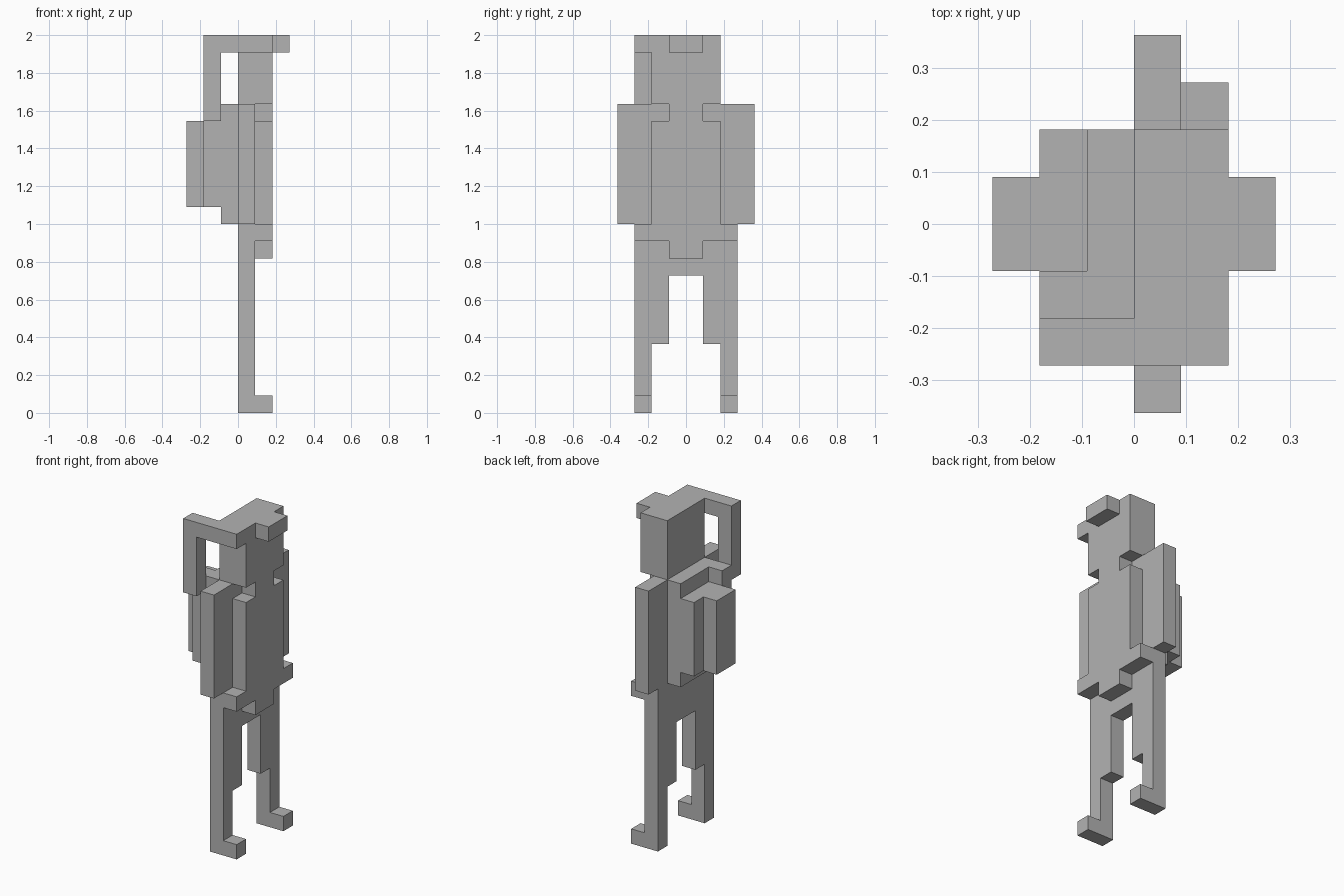
import bpy
import bmesh
from itertools import product
from mathutils import Vector

if "Cube" in bpy.data.objects:
    bpy.data.objects.remove(bpy.data.objects["Cube"])

UNIT = 2 / 22  # edge of one block; the figure is 22 blocks tall

grey = bpy.data.materials.new("plain_grey")
grey.use_nodes = True
colour = (0.45, 0.45, 0.45, 1)
grey.diffuse_color = colour
grey.node_tree.nodes["Principled BSDF"].inputs["Base Color"].default_value = colour

parts = {}


def block(name, x, y, z):
    """Fill the cells of a box, given as (from, to) ranges in blocks."""
    parts.setdefault(name, set()).update(product(range(*x), range(*y), range(*z)))


def block_pair(name, x, y, z):
    """Fill a box and its mirror image across y = 0."""
    block("front_" + name, x, (-y[1], -y[0]), z)
    block("back_" + name, x, y, z)


# Legs and feet
block_pair("leg", (0, 1), (1, 3), (4, 8))
block_pair("leg", (0, 1), (2, 3), (0, 4))
block_pair("foot", (1, 2), (2, 3), (0, 1))

# Hips and belt
block("hips", (0, 1), (-3, 3), (8, 11))
block("belt", (1, 2), (-3, 3), (10, 11))
block("belt_buckle", (1, 2), (-1, 1), (9, 10))

# Torso, chest, neck and arms
block("torso", (-1, 1), (-2, 2), (11, 18))
block("chest", (1, 2), (-2, 2), (11, 17))
block("neck", (1, 2), (-1, 1), (17, 18))
block_pair("arm", (0, 1), (2, 4), (11, 18))

# Backpack
block("backpack", (-2, -1), (-2, 2), (12, 17))
block("backpack_pocket", (-3, -2), (-1, 1), (12, 17))
block("backpack_knob", (-2, -1), (-2, -1), (17, 18))

# Head, cap peak and hanging side strap
block("head", (0, 2), (-2, 2), (18, 22))
block("cap_peak", (2, 3), (-1, 1), (21, 22))
block("strap", (-2, 2), (-3, -2), (21, 22))
block("strap", (-2, -1), (-3, -2), (17, 21))

filled = set().union(*parts.values())


def build(name, cells):
    """Make the outer skin of a part, leaving out faces hidden by other blocks."""
    bm = bmesh.new()
    for cell in cells:
        for axis, side in product(range(3), (-1, 1)):
            step = [0, 0, 0]
            step[axis] = side
            if tuple(c + s for c, s in zip(cell, step)) in filled:
                continue
            normal = Vector(step)
            u = Vector((0, 0, 0))
            u[(axis + 1) % 3] = 0.5
            v = normal.cross(u)
            middle = Vector(cell) + Vector((0.5, 0.5, 0.5)) + normal / 2
            corners = (middle - u - v, middle + u - v, middle + u + v, middle - u + v)
            bm.faces.new([bm.verts.new(p * UNIT) for p in corners])
    bmesh.ops.remove_doubles(bm, verts=bm.verts, dist=UNIT / 100)
    bmesh.ops.dissolve_limit(bm, angle_limit=0.01, verts=bm.verts, edges=bm.edges)
    mesh = bpy.data.meshes.new(name)
    bm.to_mesh(mesh)
    bm.free()
    mesh.materials.append(grey)
    bpy.context.collection.objects.link(bpy.data.objects.new(name, mesh))


for part_name, part_cells in parts.items():
    build(part_name, sorted(part_cells))
